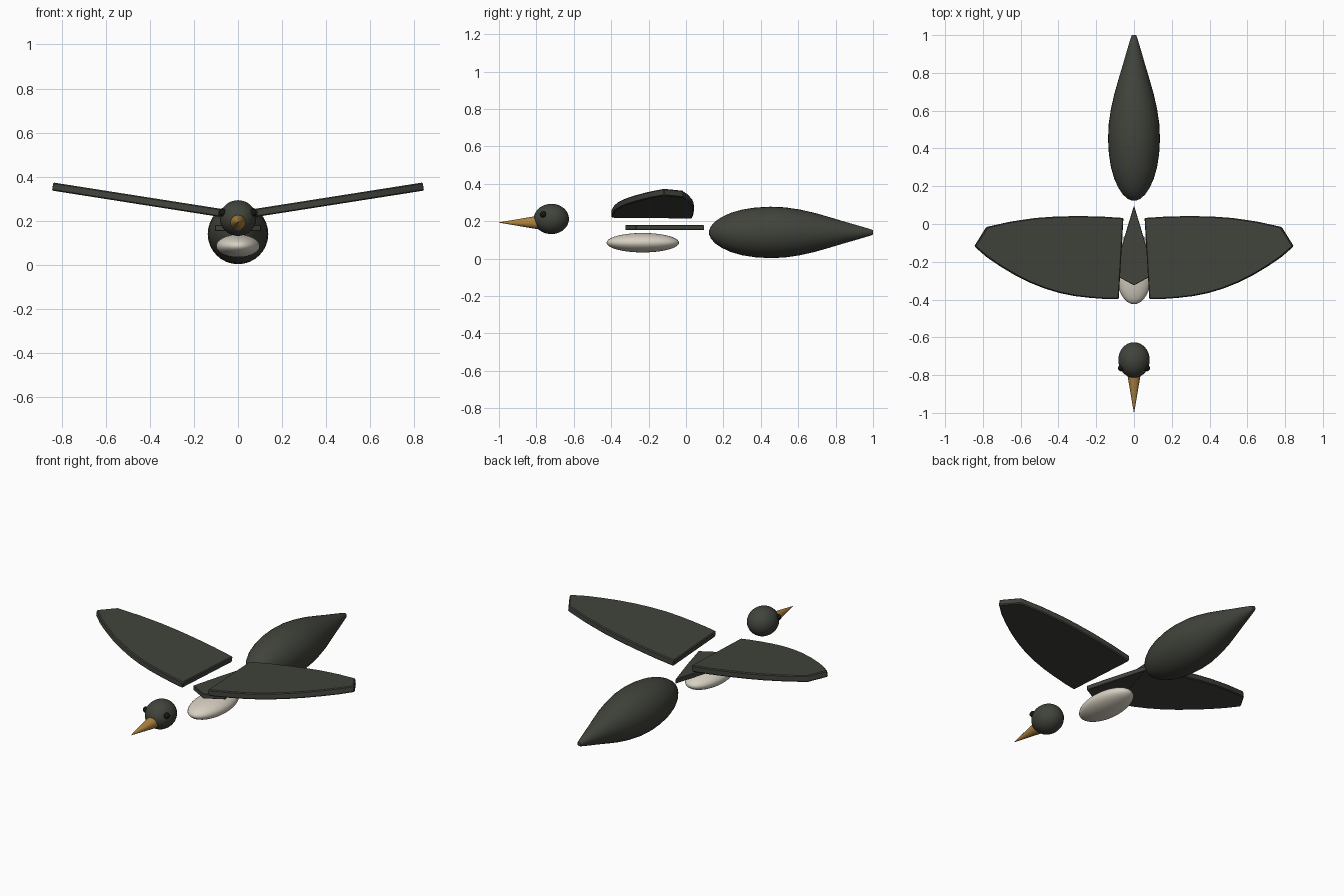
import bpy, bmesh, math
from mathutils import Matrix, Vector

if "Cube" in bpy.data.objects:
    bpy.data.objects.remove(bpy.data.objects["Cube"])


def material(name, rgb):
    m = bpy.data.materials.new(name)
    m.diffuse_color = (*rgb, 1)
    m.use_nodes = True
    m.node_tree.nodes["Principled BSDF"].inputs["Base Color"].default_value = m.diffuse_color
    return m


DARK = material("dark_plumage", (0.052, 0.056, 0.044))
PALE = material("pale_plumage", (0.68, 0.63, 0.54))
HORN = material("horn", (0.42, 0.23, 0.05))
BLACK = material("eye_black", (0.008, 0.008, 0.008))


def finish(bm, name, mat, smooth=True):
    bmesh.ops.recalc_face_normals(bm, faces=bm.faces)
    me = bpy.data.meshes.new(name)
    bm.to_mesh(me)
    bm.free()
    ob = bpy.data.objects.new(name, me)
    bpy.context.collection.objects.link(ob)
    me.materials.append(mat)
    if smooth:
        bpy.ops.object.select_all(action='DESELECT')
        ob.select_set(True)
        bpy.context.view_layer.objects.active = ob
        bpy.ops.object.shade_smooth_by_angle(angle=math.radians(35))
    return ob


def ellipsoid(name, centre, radii, mat, seg=32, rings=20):
    bm = bmesh.new()
    bmesh.ops.create_uvsphere(bm, u_segments=seg, v_segments=rings, radius=1)
    bmesh.ops.transform(bm, matrix=Matrix.Translation(centre) @ Matrix.Diagonal((*radii, 1)), verts=bm.verts)
    return finish(bm, name, mat)


def lathe_y(name, profile, z, mat, seg=32):
    # profile of (y, radius) turned around a lengthwise axis
    bm = bmesh.new()
    rings = [[bm.verts.new((r * math.cos(2 * math.pi * i / seg), y, z + r * math.sin(2 * math.pi * i / seg)))
              for i in range(seg)] for y, r in profile]
    for a, b in zip(rings, rings[1:]):
        for i in range(seg):
            j = (i + 1) % seg
            bm.faces.new((a[i], a[j], b[j], b[i]))
    bm.faces.new(rings[0])
    bm.faces.new(rings[-1])
    return finish(bm, name, mat)


def plate(name, outline, z_of_x, thick, mat, bevel=0.0):
    # flat outline extruded upward along its tilted normal
    bm = bmesh.new()
    face = bm.faces.new([bm.verts.new((x, y, z_of_x(x))) for x, y in outline])
    face.normal_update()
    n = face.normal if face.normal.z > 0 else -face.normal
    n = Vector(n)
    bmesh.ops.translate(bm, verts=bm.verts, vec=-n * thick / 2)
    ext = bmesh.ops.extrude_face_region(bm, geom=[face])
    bmesh.ops.translate(bm, verts=[v for v in ext["geom"] if isinstance(v, bmesh.types.BMVert)], vec=n * thick)
    if not any(f.normal.z < -0.9 and len(f.verts) == len(outline) for f in bm.faces):
        bmesh.ops.holes_fill(bm, edges=bm.edges)
    bmesh.ops.recalc_face_normals(bm, faces=bm.faces)
    ob = finish(bm, name, mat, smooth=False)
    if bevel:
        b = ob.modifiers.new("soft_edge", 'BEVEL')
        b.width, b.segments = bevel, 1
    return ob


# Body
lathe_y("body", [(.124, .012), (.133, .033), (.155, .058), (.19, .082), (.24, .105), (.30, .122), (.37, .133),
                 (.45, .1375), (.53, .134), (.61, .122), (.69, .104), (.77, .081), (.85, .057), (.93, .034),
                 (.99, .016), (1.0, .011)], .14, DARK)

# Head, eyes and beak
ellipsoid("head", (0, -.72, .212), (.083, .094, .081), DARK)
for side, label in ((-1, "right"), (1, "left")):
    ellipsoid(label + "_eye", (side * .068, -.763, .236), (.017, .017, .017), BLACK, 16, 10)
lathe_y("beak", [(-.775, .039), (-.998, .001)], .193, HORN, 16)

# Pale belly patch
ellipsoid("belly", (0, -.231, .085), (.1, .194, .052), PALE)

# Wings
WING = [(.058, .032), (.18, .04), (.31, .042), (.42, .039), (.52, .032), (.65, .013), (.78, -.016),
        (.844, -.118), (.78, -.174), (.71, -.222), (.63, -.27), (.55, -.31), (.47, -.342), (.39, -.366),
        (.31, -.382), (.23, -.391), (.15, -.397), (.083, -.398)]
for side, label in ((-1, "right"), (1, "left")):
    plate(label + "_wing", [(side * x, y) for x, y in WING], lambda x: .223 + .157 * abs(x), .037, DARK, .005)

# Tail plate
HALF = [(.036, -.02), (.068, -.13), (.105, -.267)]
TAIL = [(0, .098)] + HALF + [(0, -.325)] + [(-x, y) for x, y in reversed(HALF)]
plate("tail", TAIL, lambda x: .166, .027, DARK, .002)
